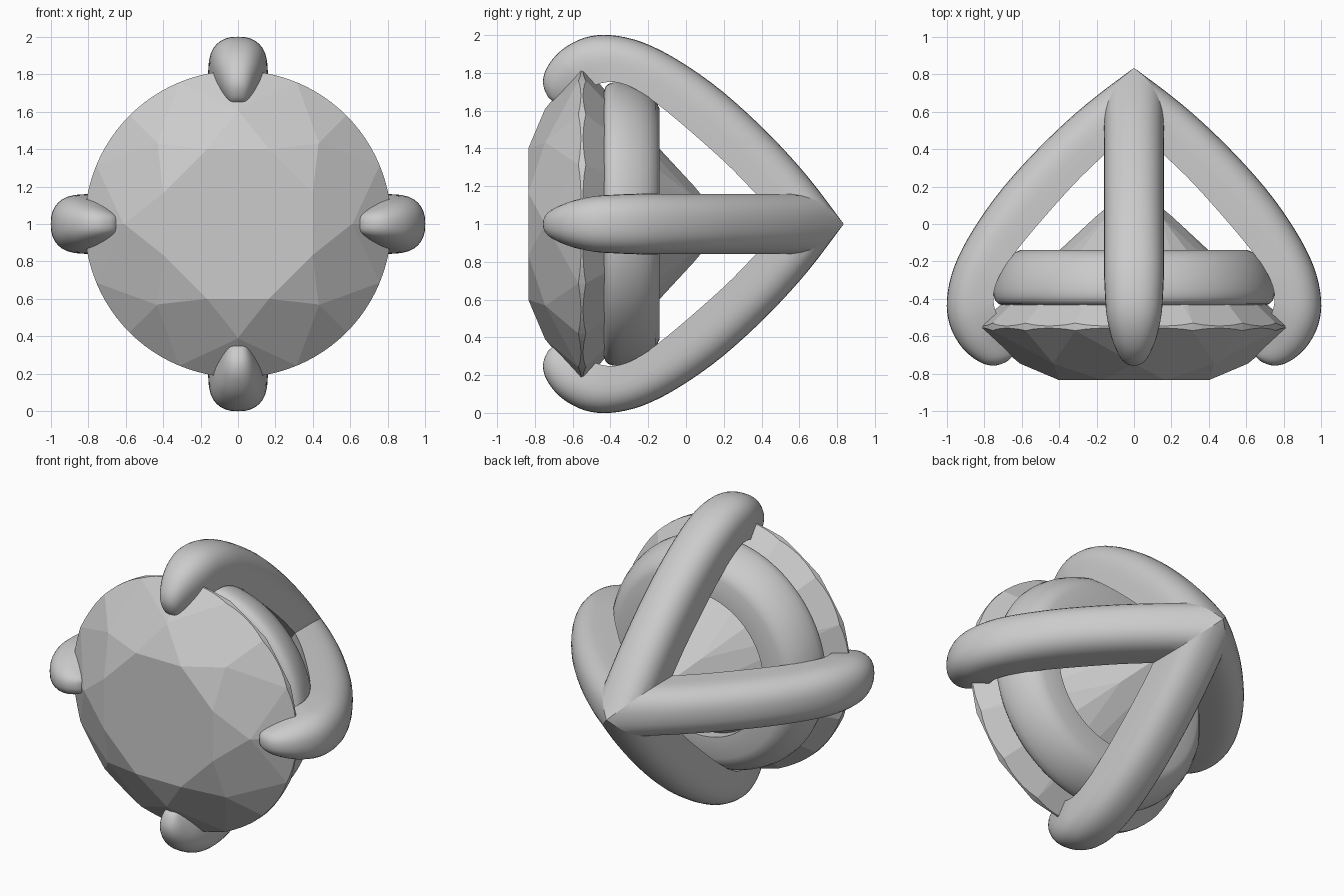
import bpy, bmesh
from math import sin, cos, pi, radians
from mathutils import Vector, Matrix

if "Cube" in bpy.data.objects:
    bpy.data.objects.remove(bpy.data.objects["Cube"])


def polar(r, y, deg):
    a = radians(deg)
    return Vector((r * cos(a), y, r * sin(a)))


def finish(name, bm, smooth=True, spin=0):
    bmesh.ops.recalc_face_normals(bm, faces=bm.faces)
    me = bpy.data.meshes.new(name)
    bm.to_mesh(me)
    bm.free()
    me.transform(Matrix.Rotation(spin, 4, 'Y'))
    ob = bpy.data.objects.new(name, me)
    ob.location = (0, 0, 1)
    bpy.context.collection.objects.link(ob)
    if smooth:
        bpy.ops.object.select_all(action='DESELECT')
        ob.select_set(True)
        bpy.context.view_layer.objects.active = ob
        bpy.ops.object.shade_smooth_by_angle(angle=radians(35))
    return ob


def cut(bm, a, b, c):
    """Slice off everything outside the plane through a, b, c and cap it."""
    n = (b - a).cross(c - a).normalized()
    if n.dot(Vector((0, -.5, 0)) - a) > 0:
        n = -n
    bmesh.ops.bisect_plane(bm, geom=bm.verts[:] + bm.edges[:] + bm.faces[:], dist=1e-5,
                           plane_co=a, plane_no=n, clear_outer=True)
    edges = [e for e in bm.edges if e.is_boundary]
    if edges:
        bmesh.ops.holes_fill(bm, edges=edges, sides=0)


# Gem: a cylinder faceted plane by plane into a brilliant cut
R, TABLE, GIRDLE_F, GIRDLE_B, CULET = .82, -.835, -.57, -.53, .21
bm = bmesh.new()
bmesh.ops.create_cone(bm, cap_ends=True, segments=96, radius1=R, radius2=R, depth=CULET - TABLE)
bmesh.ops.rotate(bm, verts=bm.verts, matrix=Matrix.Rotation(pi / 2, 3, 'X'))
bmesh.ops.translate(bm, verts=bm.verts, vec=(0, (TABLE + CULET) / 2, 0))
for k in range(8):
    m = 45 * k + 22.5
    side = Vector((-sin(radians(m)), 0, cos(radians(m))))
    # crown kite and pavilion main
    p = polar(R, GIRDLE_F, m)
    cut(bm, p, p + side, polar(.433, TABLE, m))
    p = polar(R, GIRDLE_B, m)
    cut(bm, p, p + side, Vector((0, CULET, 0)))
for k in range(8):
    d = 45 * k
    tip = polar(.61, -.746, d)
    low = polar(.2, CULET - .2 * cos(radians(22.5)) * (CULET - GIRDLE_B) / R, d)
    # star facet, then the girdle facets on both sides
    cut(bm, polar(.433, TABLE, d - 22.5), polar(.433, TABLE, d + 22.5), tip)
    for s in (-22.5, 22.5):
        cut(bm, tip, polar(R, GIRDLE_F, d), polar(R, GIRDLE_F, d + s))
        cut(bm, low, polar(R, GIRDLE_B, d), polar(R, GIRDLE_B, d + s))
finish("gem", bm, smooth=False)

# Seat ring: lathed profile of (radius, y)
profile = [(.47, -.14), (.61, -.14), (.655, -.16), (.69, -.195), (.72, -.245), (.74, -.30),
           (.75, -.35), (.75, -.385), (.742, -.41), (.725, -.427), (.70, -.435), (.60, -.435),
           (.47, -.28)]
bm = bmesh.new()
N = 96
rings = [[bm.verts.new(polar(r, y, 360 * i / N)) for r, y in profile] for i in range(N)]
for i in range(N):
    a, b = rings[i], rings[(i + 1) % N]
    for j in range(len(profile)):
        k = (j + 1) % len(profile)
        bm.faces.new((a[j], a[k], b[k], b[j]))
finish("seat_ring", bm)

# Prong stations: outer (r, y), inner (r, y), half width
stations = [Vector(s) for s in (
    (-.06, .88, -.23, .76, .16), (0, .835, -.16, .69, .16), (.25, .645, .07, .455, .16),
    (.48, .435, .29, .245, .16), (.70, .195, .485, .03, .16), (.86, -.03, .63, -.145, .16),
    (.96, -.225, .715, -.27, .16), (1.0, -.40, .75, -.37, .155), (.985, -.54, .745, -.45, .147),
    (.92, -.66, .71, -.53, .125), (.83, -.735, .68, -.58, .097), (.75, -.757, .66, -.62, .073),
    (.68, -.735, .645, -.66, .048), (.645, -.70, .64, -.68, .025))]


def spline(pts, sub):
    out = []
    for i in range(len(pts) - 1):
        p0, p1, p2, p3 = pts[max(i - 1, 0)], pts[i], pts[i + 1], pts[min(i + 2, len(pts) - 1)]
        for j in range(sub):
            t = j / sub
            out.append(.5 * (2 * p1 + (p2 - p0) * t + (2 * p0 - 5 * p1 + 4 * p2 - p3) * t * t
                             + (3 * p1 - p0 - 3 * p2 + p3) * t ** 3))
    return out + [pts[-1]]


# Prong section: flat inside, rounded outside
section = [(-1, 0), (-1, .2)]
for i in range(17):
    a = pi * i / 16
    c = cos(a)
    section.append((-(1 if c > 0 else -1) * abs(c) ** .85, .38 + .62 * max(sin(a), 0) ** .85))
section += [(1, .2), (1, 0)]


def prong(name, spin):
    bm = bmesh.new()
    loops = []
    for o_r, o_y, i_r, i_y, w in spline(stations, 4):
        loops.append([bm.verts.new((i_r + (o_r - i_r) * v, i_y + (o_y - i_y) * v, w * u))
                      for u, v in section])
    n = len(section)
    for a, b in zip(loops, loops[1:]):
        for j in range(n):
            k = (j + 1) % n
            bm.faces.new((a[j], a[k], b[k], b[j]))
    bm.faces.new(loops[-1])
    # mitre where the four prongs meet
    for s in (-1, 1):
        bmesh.ops.bisect_plane(bm, geom=bm.verts[:] + bm.edges[:] + bm.faces[:], dist=1e-5,
                               plane_co=(0, 0, 0), plane_no=(-1, 0, s), clear_outer=True)
    finish(name, bm, spin=spin)


for i, name in enumerate(("right", "bottom", "left", "top")):
    prong(name + "_prong", i * pi / 2)
